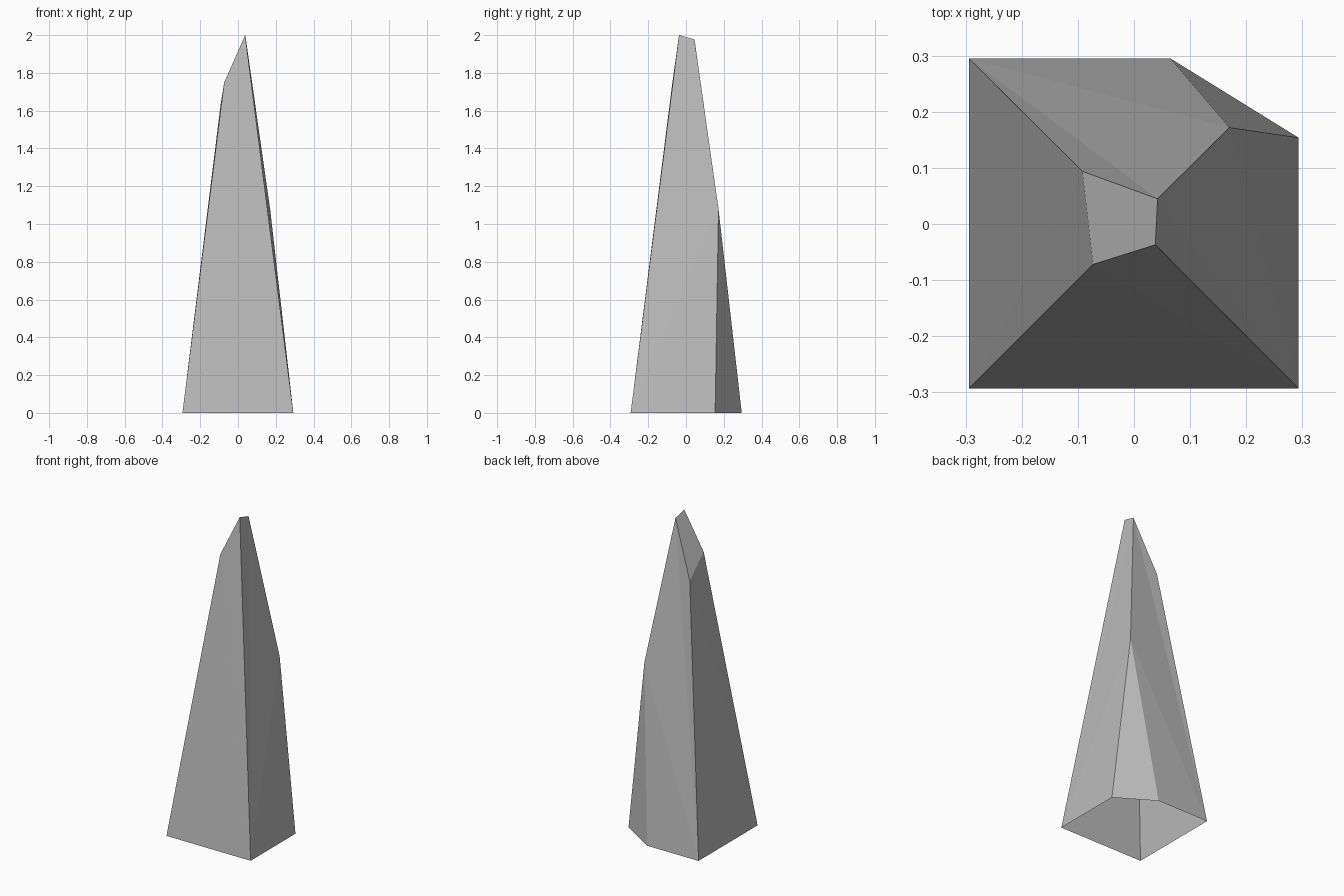
import bpy
import bmesh

cube = bpy.data.objects.get("Cube")
if cube:
    bpy.data.objects.remove(cube, do_unlink=True)

# Plain stone colour
stone = bpy.data.materials.new("grey stone")
stone.use_nodes = True
GREY = (0.5, 0.5, 0.5, 1)
stone.diffuse_color = GREY
stone.node_tree.nodes["Principled BSDF"].inputs["Base Color"].default_value = GREY

# Corners of the open base, the slanted tip and the peak of the chamfer
corners = {
    "front_right": (-0.294, -0.293, 0), "front_left": (0.293, -0.293, 0),
    "chamfer_side": (0.293, 0.154, 0), "chamfer_back": (0.065, 0.295, 0),
    "back_right": (-0.294, 0.295, 0),
    "chamfer_peak": (0.17, 0.172, 1.08),
    "tip_front_right": (-0.073, -0.072, 1.75), "tip_front_left": (0.038, -0.037, 2),
    "tip_back_left": (0.042, 0.045, 1.977), "tip_back_right": (-0.092, 0.094, 1.633),
}

# Flat facets, wound outward
facets = [
    # front
    "front_right front_left tip_front_right",
    "front_left tip_front_left tip_front_right",
    # left side
    "front_left chamfer_side chamfer_peak",
    "front_left chamfer_peak tip_back_left",
    "front_left tip_back_left tip_front_left",
    # chamfered corner
    "chamfer_side chamfer_back chamfer_peak",
    # back
    "chamfer_back back_right chamfer_peak",
    "back_right tip_back_left chamfer_peak",
    "back_right tip_back_right tip_back_left",
    # right side
    "back_right front_right tip_back_right",
    "front_right tip_front_right tip_back_right",
    # slanted tip
    "tip_front_right tip_front_left tip_back_left tip_back_right",
]

bm = bmesh.new()
verts = {name: bm.verts.new(co) for name, co in corners.items()}
for facet in facets:
    bm.faces.new([verts[name] for name in facet.split()])

mesh = bpy.data.meshes.new("stone_spire")
bm.to_mesh(mesh)
bm.free()
mesh.materials.append(stone)
spire = bpy.data.objects.new("stone_spire", mesh)
bpy.context.collection.objects.link(spire)
